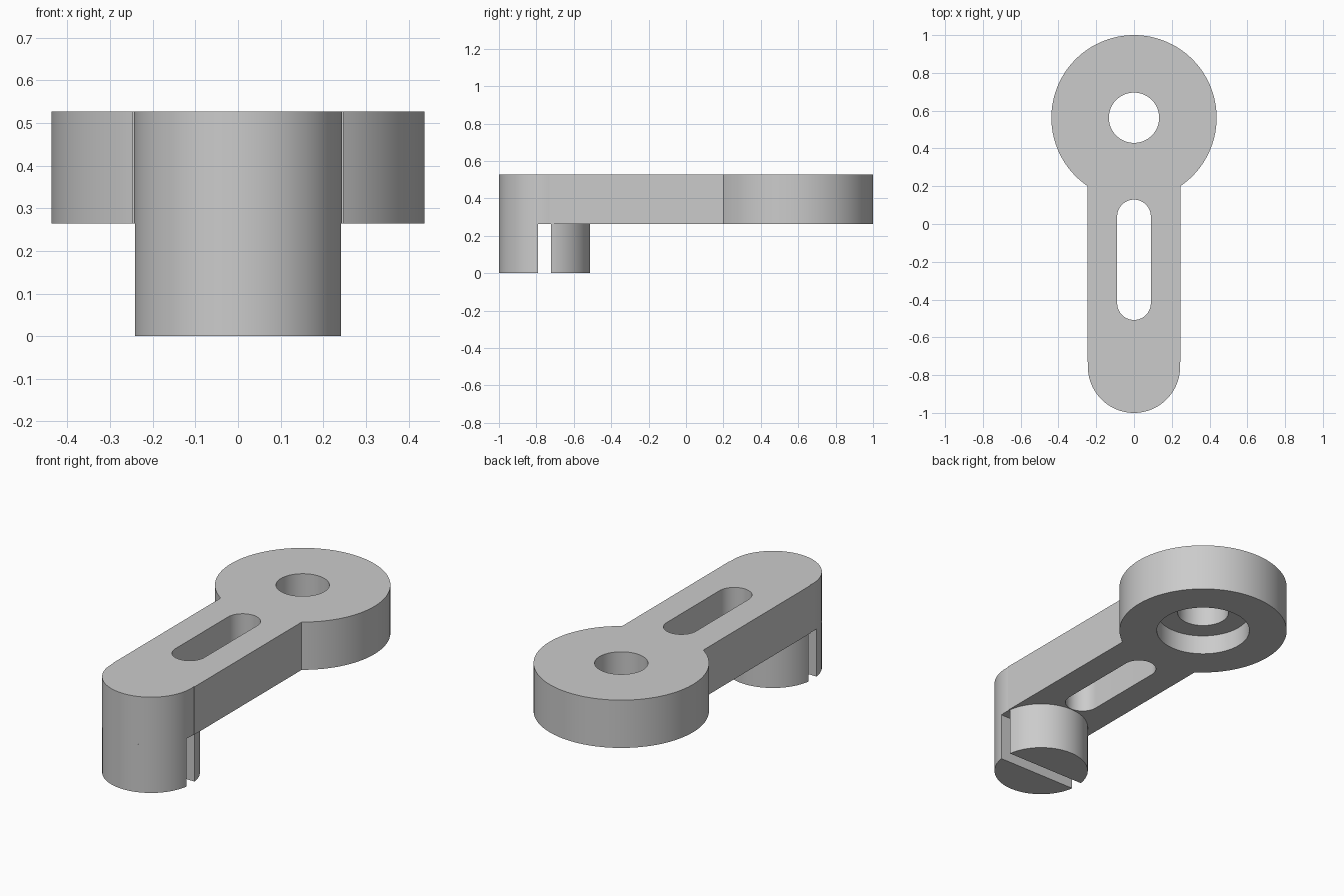
import bpy
import bmesh
from math import pi, cos, sin, acos, asin

BOTTOM, MID, TOP = 0.0, 0.264, 0.527
HEAD_Y, HEAD_R = 0.5625, 0.4375
FOOT_Y, FOOT_R = -0.756, 0.244
ARM_X, ARM_END = 0.247, -0.73
GAP = 0.035

cube = bpy.data.objects.get("Cube")
if cube:
    bpy.data.objects.remove(cube, do_unlink=True)

grey = bpy.data.materials.new("plain grey")
grey.use_nodes = True
colour = (0.6, 0.6, 0.6, 1)
grey.diffuse_color = colour
grey.node_tree.nodes["Principled BSDF"].inputs["Base Color"].default_value = colour


def arc(y, r, start, end, n=64):
    """Points of an arc centred on the y axis."""
    angles = [start + (end - start) * i / n for i in range(n + 1)]
    return [(r * cos(a), y + r * sin(a)) for a in angles]


def circle(y, r, n=96):
    return arc(y, r, 0, 2 * pi, n)[:-1]


def prism(name, outline, z0, z1):
    """Extrude a flat outline between two heights."""
    bm = bmesh.new()
    face = bm.faces.new([bm.verts.new((x, y, z0)) for x, y in outline])
    top = bmesh.ops.extrude_face_region(bm, geom=[face])["geom"]
    verts = [v for v in top if isinstance(v, bmesh.types.BMVert)]
    bmesh.ops.translate(bm, verts=verts, vec=(0, 0, z1 - z0))
    bmesh.ops.recalc_face_normals(bm, faces=bm.faces)
    mesh = bpy.data.meshes.new(name)
    bm.to_mesh(mesh)
    bm.free()
    obj = bpy.data.objects.new(name, mesh)
    bpy.context.collection.objects.link(obj)
    return obj


def activate(obj):
    bpy.ops.object.select_all(action="DESELECT")
    obj.select_set(True)
    bpy.context.view_layer.objects.active = obj


def cut(obj, cutter):
    cutter.hide_render = True
    mod = obj.modifiers.new("cut", "BOOLEAN")
    mod.operation = "DIFFERENCE"
    mod.solver = "EXACT"
    mod.object = cutter
    activate(obj)
    bpy.ops.object.modifier_apply(modifier=mod.name)
    bpy.data.objects.remove(cutter, do_unlink=True)


# Lever: round head, straight arm and rounded foot end in one outline
neck = acos(ARM_X / HEAD_R)
tip = asin((ARM_END - FOOT_Y) / FOOT_R)
outline = arc(HEAD_Y, HEAD_R, -neck, pi + neck, 96)
outline += [(-ARM_X, ARM_END)]
outline += arc(FOOT_Y, FOOT_R, pi - tip, 2 * pi + tip)
outline += [(ARM_X, ARM_END)]
lever = prism("lever_plate", outline, MID, TOP)

# Bore through the head, wider recess below, long slot in the arm
cut(lever, prism("bore_cutter", circle(HEAD_Y, 0.133), 0.1, 0.7))
cut(lever, prism("recess_cutter", circle(HEAD_Y, 0.242), 0.1, MID + 0.108))
slot = arc(0.04, 0.089, 0, pi, 32) + arc(-0.419, 0.089, pi, 2 * pi, 32)
cut(lever, prism("slot_cutter", slot, 0.1, 0.7))

# Foot below the arm, split in two by a crosswise gap
a = asin(GAP / FOOT_R)
rear = prism("foot_rear_half", arc(FOOT_Y, FOOT_R, a, pi - a), BOTTOM, MID)
front = prism("foot_front_half", arc(FOOT_Y, FOOT_R, pi + a, 2 * pi - a), BOTTOM, MID)

for part in (lever, rear, front):
    part.data.materials.clear()
    part.data.materials.append(grey)
    activate(part)
    bpy.ops.object.shade_smooth_by_angle()
